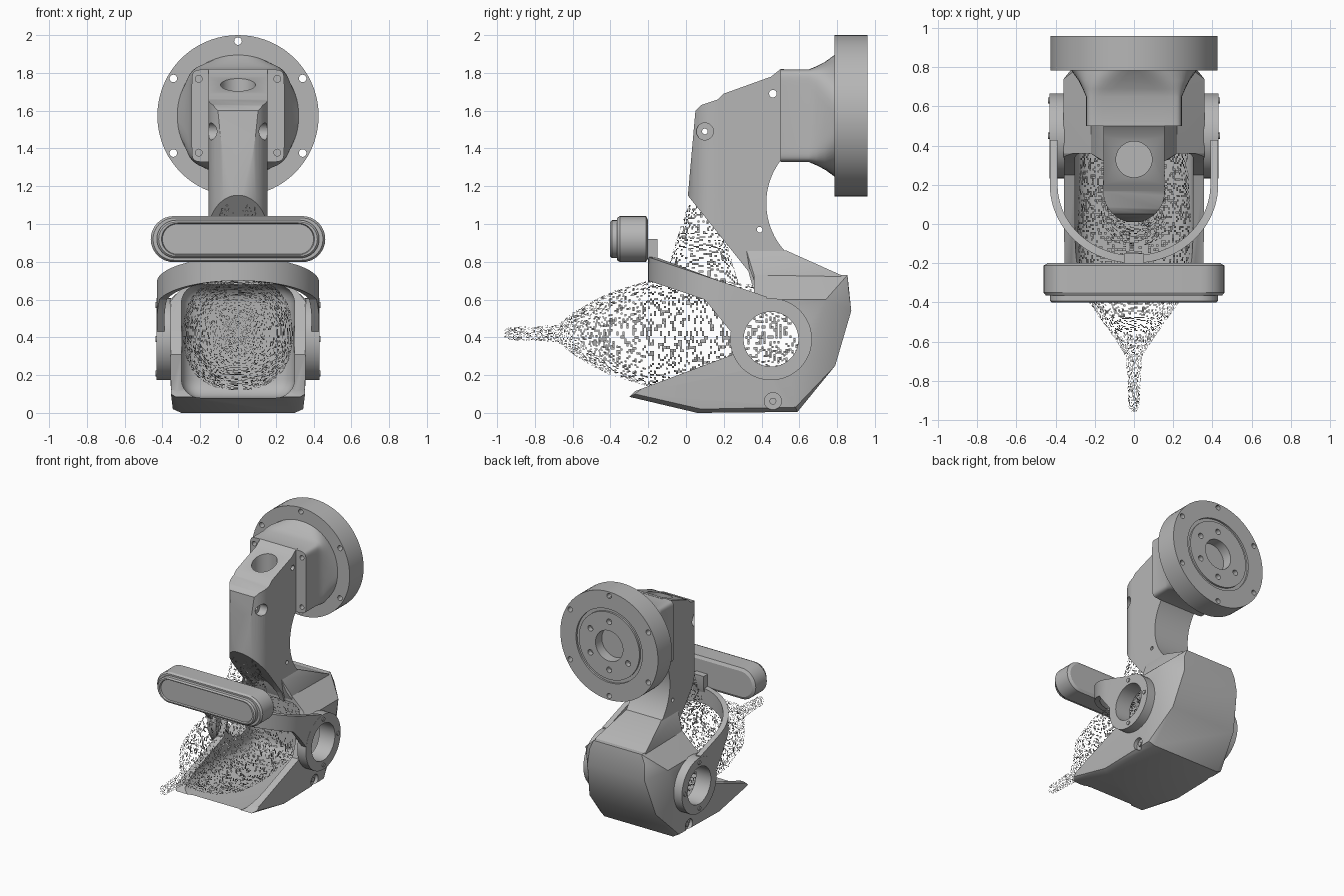
import bpy, bmesh, math, random
from mathutils import Vector

random.seed(4)
if "Cube" in bpy.data.objects:
    bpy.data.objects.remove(bpy.data.objects["Cube"])

grey = bpy.data.materials.new("machined grey")
grey.use_nodes = True
grey.diffuse_color = (0.47, 0.47, 0.47, 1)
grey.node_tree.nodes["Principled BSDF"].inputs["Base Color"].default_value = (0.47, 0.47, 0.47, 1)
parts = []


def finish(name, bm, keep=True):
    bmesh.ops.recalc_face_normals(bm, faces=bm.faces)
    mesh = bpy.data.meshes.new(name)
    bm.to_mesh(mesh)
    bm.free()
    mesh.materials.append(grey)
    obj = bpy.data.objects.new(name, mesh)
    bpy.context.collection.objects.link(obj)
    if keep:
        parts.append(obj)
    else:
        obj.hide_render = True
    return obj


def skin(rings, cap=True):
    """Join equal-length closed rings of points into a skin."""
    bm = bmesh.new()
    loops = [[bm.verts.new(p) for p in ring] for ring in rings]
    n = len(loops[0])
    for a, b in zip(loops, loops[1:]):
        for i in range(n):
            bm.faces.new((a[i], a[(i + 1) % n], b[(i + 1) % n], b[i]))
    if cap:
        bm.faces.new(loops[0])
        bm.faces.new(loops[-1])
    return bm


def prism(name, yz, half, keep=True):
    return finish(name, skin([[(x, y, z) for y, z in yz] for x in (-half, half)]), keep)


def hull(name, right_points):
    bm = bmesh.new()
    for x, y, z in right_points:
        for s in (-1, 1):
            bm.verts.new((s * x, y, z))
    bmesh.ops.convex_hull(bm, input=bm.verts)
    return finish(name, bm)


def circle(r, n=48):
    return [(r * math.cos(math.tau * i / n), r * math.sin(math.tau * i / n)) for i in range(n)]


def rod_x(name, y, z, r, x0, x1, keep=False):
    return finish(name, skin([[(x, y + a, z + b) for a, b in circle(r)] for x in (x0, x1)]), keep)


def rod_y(name, x, z, r, y0, y1, keep=False):
    return finish(name, skin([[(x + a, y, z + b) for a, b in circle(r, 24)] for y in (y0, y1)]), keep)


def rod_z(name, x, y, r, z0, z1):
    return finish(name, skin([[(x + a, y + b, z) for a, b in circle(r)] for z in (z0, z1)]), False)


def carve(obj, cutter, how='DIFFERENCE', drop=True):
    mod = obj.modifiers.new("cut", 'BOOLEAN')
    mod.operation, mod.object, mod.solver = how, cutter, 'EXACT'
    bpy.context.view_layer.update()
    dep = bpy.context.evaluated_depsgraph_get()
    mesh = bpy.data.meshes.new_from_object(obj.evaluated_get(dep))
    obj.modifiers.clear()
    obj.data = mesh
    if drop:
        bpy.data.objects.remove(cutter)


def oval(a, b, e, n=64):
    """Superellipse: e = 2 is round, larger is squarer."""
    def power(v):
        return math.copysign(abs(v) ** (2 / e), v)
    return [(a * power(math.cos(math.tau * (i + .5) / n)), b * power(math.sin(math.tau * (i + .5) / n)))
            for i in range(n)]


def stadium(hx, hz, n=16):
    pts = []
    for side, start in ((1, -math.pi / 2), (-1, math.pi / 2)):
        for i in range(n + 1):
            t = start + math.pi * i / n
            pts.append((side * (hx - hz) + hz * math.cos(t), hz * math.sin(t)))
    return pts


# Mounting flange, turned about the y axis
FZ = 1.573
turned = [(.001, .785), (.427, .785), (.427, .96), (.29, .96), (.29, .945), (.265, .945),
          (.265, .96), (.12, .96), (.12, .88), (.001, .88)]
flange = finish("flange", skin([[(a, y, FZ + b) for a, b in circle(r, 72)] for r, y in turned]))
for k in range(6):
    t = math.pi / 2 + k * math.pi / 3
    c, s = math.cos(t), math.sin(t)
    carve(flange, rod_y("rim_hole", .395 * c, FZ + .395 * s, .02, .7, 1.1))
    carve(flange, rod_y("hub_hole", .19 * c, FZ + .19 * s, .022, .92, 1.1))

# Adapter, square at the neck and round at the flange
stations = [(.5, .245, 14), (.65, .245, 14), (.69, .262, 7), (.735, .285, 4), (.79, .325, 2)]
adapter = finish("adapter", skin([[(a, y, FZ + b) for a, b in oval(r, r, e)] for y, r, e in stations]))
for sx in (-1, 1):
    for sz in (-1, 1):
        carve(adapter, rod_y("corner_hole", sx * .208, FZ + sz * .195, .018, .4, .58))

# Housing with a scooped open front
housing = hull("housing", [(.33, -.3, .085), (.355, -.27, .1), (.3, .06, .0), (.345, .08, .02),
                           (.3, .59, .005), (.345, .58, .03), (.29, .79, .25), (.36, .66, .3),
                           (.25, .875, .54), (.36, .74, .6), (.24, .86, .66), (.36, .36, .6),
                           (.22, .36, .73), (.21, .855, .73), (.355, .1, .3)])
front = [(-.31, .1), (.25, .31), (.3, .45), (.36, .64), (.36, 1), (-.6, 1), (-.6, .1)]
carve(housing, prism("front_cutter", front, .6, False))

# Neck: side outline intersected with a round-fronted plan
outline = [(.355, .66), (.33, .75), (.01, 1.15), (.05, 1.6), (.08, 1.63), (.17, 1.66), (.2, 1.69),
           (.45, 1.78), (.5, 1.82), (.52, 1.82), (.52, 1.36)]
for i in range(25):
    t = math.radians(139 + i * 128 / 24)
    outline.append((.8 + .375 * math.cos(t), 1.11 + .375 * math.sin(t)))
outline += [(.84, .7), (.8, .66)]
neck = prism("neck", outline, .3, False)
neck.hide_render = False
parts.append(neck)
plan = [(.157 * math.cos(math.pi * i / 24), .165 - .157 * math.sin(math.pi * i / 24)) for i in range(25)]
plan += [(-.157, 1), (.157, 1)]
carve(neck, finish("plan", skin([[(x, y, z) for x, y in plan] for z in (.5, 2)]), False), 'INTERSECT')
carve(neck, rod_z("top_pocket", 0, .33, .092, 1.55, 2))
scoop = [[(a, y, z + b) for a, b in circle(.12)] for y, z in ((-.1, 1.08), (.42, .6))]
carve(neck, finish("scoop", skin(scoop), False))
for y, z, r in ((.1, 1.49, .015), (.46, 1.69, .02), (.39, .97, .015)):
    carve(neck, rod_x("cross_hole", y, z, r, -.5, .5))

# Flared root between neck and housing
flare = hull("neck_flare", [(.22, .36, .7), (.22, .36, .73), (.22, .82, .73), (.22, .82, .7),
                            (.185, .335, .77), (.185, .63, .77), (.155, .32, .86), (.155, .53, .86)])

# Inner cavity shared by the housing, neck and flare
bm = bmesh.new()
bmesh.ops.create_cube(bm, size=1)
for v in bm.verts:
    v.co = Vector((v.co.x * .6, .03 + v.co.y * 1.26, .38 + v.co.z * .6))
bmesh.ops.bevel(bm, geom=bm.edges[:], offset=.1, segments=6, profile=.5, affect='EDGES')
cavity = finish("cavity", bm, False)
for obj in (housing, neck, flare):
    carve(obj, cavity, drop=False)
bpy.data.objects.remove(cavity)

# Trunnion bore and counterbored bolt holes
BY, BZ = .45, .39
carve(housing, rod_x("bore", BY, BZ, .145, -.6, .6))
for s in (-1, 1):
    carve(neck, rod_x("neck_counterbore", .1, 1.49, .045, s * .09, s * .4))
    carve(housing, rod_x("base_counterbore", .46, .062, .045, s * .32, s * .5))
    rod_x("base_bolt", .46, .062, .018, s * .3, s * .335, True).hide_render = False

# Curved yoke band around the front
path = [(1, .43), (1, .32)]
path += [(math.cos(math.pi * i / 48), .2 - .4 * math.sin(math.pi * i / 48)) for i in range(49)]
path += [(-1, .32), (-1, .43)]
rings = []
for u, y in path:
    inner_y = y if y > .2 else .2 + (y - .2) * .9
    top = .825 - .335 * (y + .2)
    low = top - .125 - .9 * max(0, y - .1)
    rings.append([(.43 * u, y, top), (.39 * u, inner_y, top), (.39 * u, inner_y, low), (.43 * u, y, low)])
yoke = finish("yoke_band", skin(rings))
carve(yoke, rod_x("yoke_bore", BY, BZ, .145, -.6, .6))

# Trunnion rings with small screws
for s, side in ((1, "left"), (-1, "right")):
    ring = rod_x(side + "_ring", BY, BZ, .217, s * .355, s * .431, True)
    carve(ring, rod_x("ring_bore", BY, BZ, .145, -.6, .6))
    for k in range(3):
        t = math.pi / 2 * (k - 1)
        rod_x(side + "_ring_screw", BY + .181 * math.cos(t), BZ + .181 * math.sin(t), .016,
              s * .42, s * .438, True)

# Camera bar with stepped, recessed face, and its clip
steps = [(-.2, .44, .1), (-.212, .462, .122), (-.35, .462, .122), (-.365, .45, .112), (-.365, .43, .1),
         (-.392, .43, .1), (-.402, .42, .09), (-.402, .405, .084), (-.39, .4, .08)]
finish("camera_bar", skin([[(a, y, .92 + b) for a, b in stadium(hx, hz)] for y, hx, hz in steps]))
prism("camera_clip", [(-.205, .86), (-.205, .92), (-.15, .92), (-.15, .81), (-.19, .72), (-.2, .82)], .05)


# Sparse shell of the held tool and its stalk, left as broken contour flecks
def flecks(name, stations, rings, segs, place, share):
    skins = []
    for k in range(rings):
        f = k / (rings - 1) * (len(stations) - 1)
        i = min(int(f), len(stations) - 2)
        p = [a + (b - a) * (f - i) for a, b in zip(stations[i], stations[i + 1])]
        skins.append([place(p, a, b) for a, b in oval(p[1], p[2], 2.4, segs)])
    bm = skin(skins, False)
    gone = [f for f in bm.faces if random.random() > share]
    bmesh.ops.delete(bm, geom=gone, context='FACES')
    return finish(name, bm)


tool = [(-.96, .012, .02), (-.93, .028, .035), (-.8, .034, .038), (-.68, .04, .045), (-.6, .09, .11),
        (-.5, .16, .17), (-.4, .23, .22), (-.2, .28, .28), (0, .29, .3), (.2, .28, .28), (.4, .27, .25),
        (.6, .2, .2)]
flecks("tool_shell", tool, 210, 130, lambda p, a, b: (a, p[0], .42 + b), .17)
stalk = [(.68, .17, .2), (.85, .14, .15), (.95, .11, .12), (1.1, .09, .07)]
flecks("tool_stalk", stalk, 50, 70, lambda p, a, b: (a, .08 + b, p[0]), .17)

# Smooth the curved faces and keep hard edges
bpy.ops.object.select_all(action='DESELECT')
for obj in parts:
    obj.select_set(True)
bpy.context.view_layer.objects.active = parts[0]
bpy.ops.object.shade_smooth_by_angle(angle=math.radians(28))
